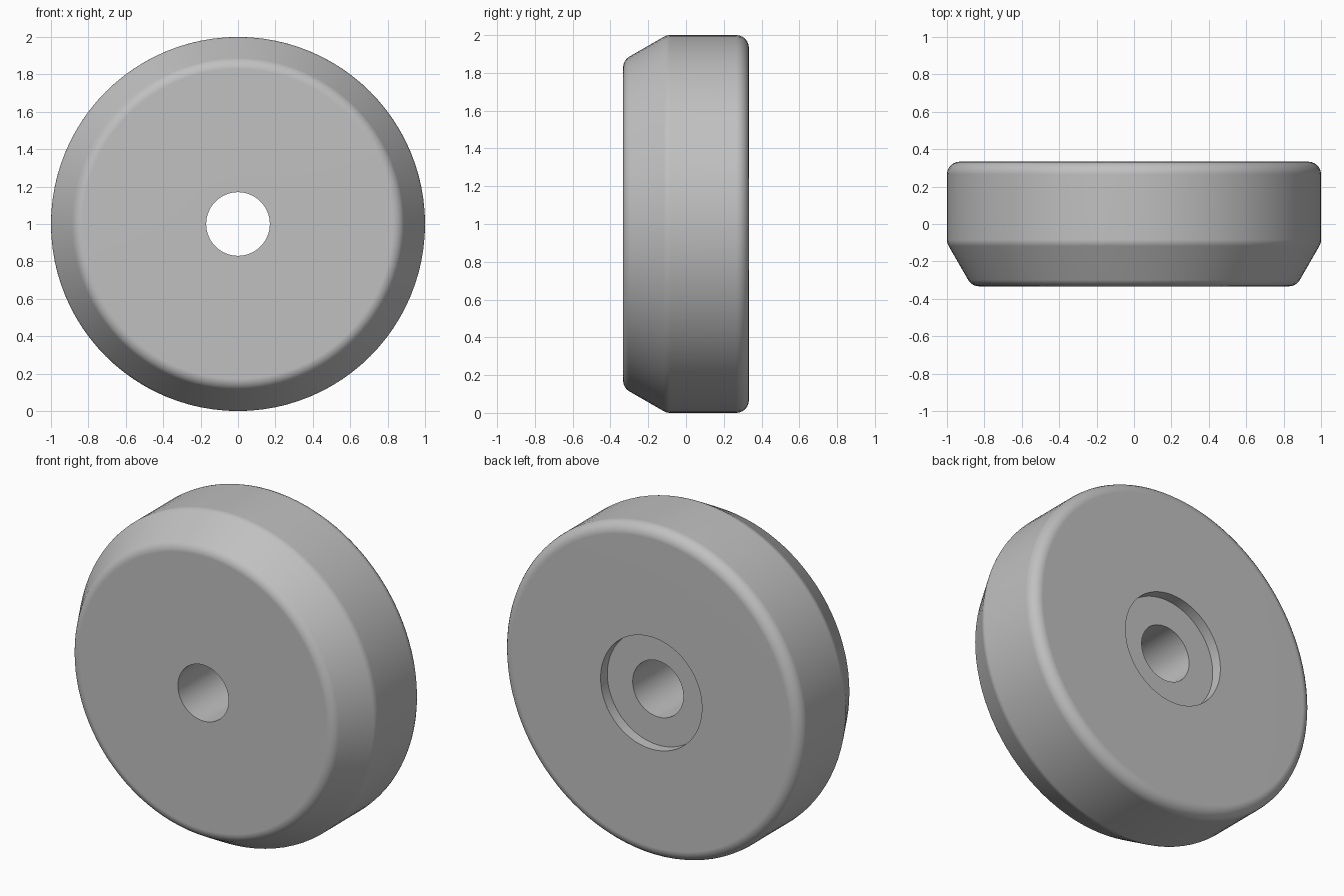
import bpy, bmesh, math
from mathutils import Vector, Matrix

cube = bpy.data.objects.get("Cube")
if cube:
    bpy.data.objects.remove(cube, do_unlink=True)

SEGMENTS = 96
FILLET = 0.067

# Closed half section of the disc: radius, depth, corner fillet
SECTION = [
    (0.17, -0.333, 0),
    (0.867, -0.333, FILLET),
    (1.0, -0.102, FILLET),
    (1.0, 0.333, FILLET),
    (0.34, 0.333, 0),
    (0.34, 0.268, 0),
    (0.17, 0.268, 0),
]


def rounded(corners, steps=6):
    """Replace each corner that has a fillet with an arc tangent to both sides."""
    points = []
    for i, (r, y, fillet) in enumerate(corners):
        corner = Vector((r, y))
        if not fillet:
            points.append(corner)
            continue
        to_prev = (Vector(corners[i - 1][:2]) - corner).normalized()
        to_next = (Vector(corners[(i + 1) % len(corners)][:2]) - corner).normalized()
        half = to_prev.angle(to_next) / 2
        centre = corner + (to_prev + to_next).normalized() * fillet / math.sin(half)
        reach = fillet / math.tan(half)
        start = corner + to_prev * reach - centre
        end = corner + to_next * reach - centre
        turn = start.angle(end)
        for s in range(steps + 1):
            t = s / steps
            arc = start * math.sin((1 - t) * turn) + end * math.sin(t * turn)
            points.append(centre + arc / math.sin(turn))
    return points


# Wheel disc, turned around the y axis
bm = bmesh.new()
profile = rounded(SECTION)
verts = [bm.verts.new((p.x, p.y, 0)) for p in profile]
edges = [bm.edges.new((v, verts[(i + 1) % len(verts)])) for i, v in enumerate(verts)]
bmesh.ops.spin(bm, geom=verts + edges, cent=(0, 0, 0), axis=(0, 1, 0),
               angle=math.tau, steps=SEGMENTS, use_merge=True)
bmesh.ops.remove_doubles(bm, verts=bm.verts, dist=0.0001)
bmesh.ops.recalc_face_normals(bm, faces=bm.faces)
bmesh.ops.transform(bm, matrix=Matrix.Translation((0, 0, 1)), verts=bm.verts)
mesh = bpy.data.meshes.new("wheel_disc")
bm.to_mesh(mesh)
bm.free()
wheel = bpy.data.objects.new("wheel_disc", mesh)
bpy.context.collection.objects.link(wheel)

# Plain grey material
grey = bpy.data.materials.new("plain_grey")
grey.use_nodes = True
colour = (0.53, 0.53, 0.53, 1)
grey.diffuse_color = colour
grey.node_tree.nodes["Principled BSDF"].inputs["Base Color"].default_value = colour
mesh.materials.append(grey)

# Smooth fillets, crisp bore and recess edges, flat end faces
bpy.ops.object.select_all(action="DESELECT")
wheel.select_set(True)
bpy.context.view_layer.objects.active = wheel
bpy.ops.object.shade_smooth_by_angle(angle=math.radians(35))
weighted = wheel.modifiers.new("flat_ends", "WEIGHTED_NORMAL")
weighted.keep_sharp = True
